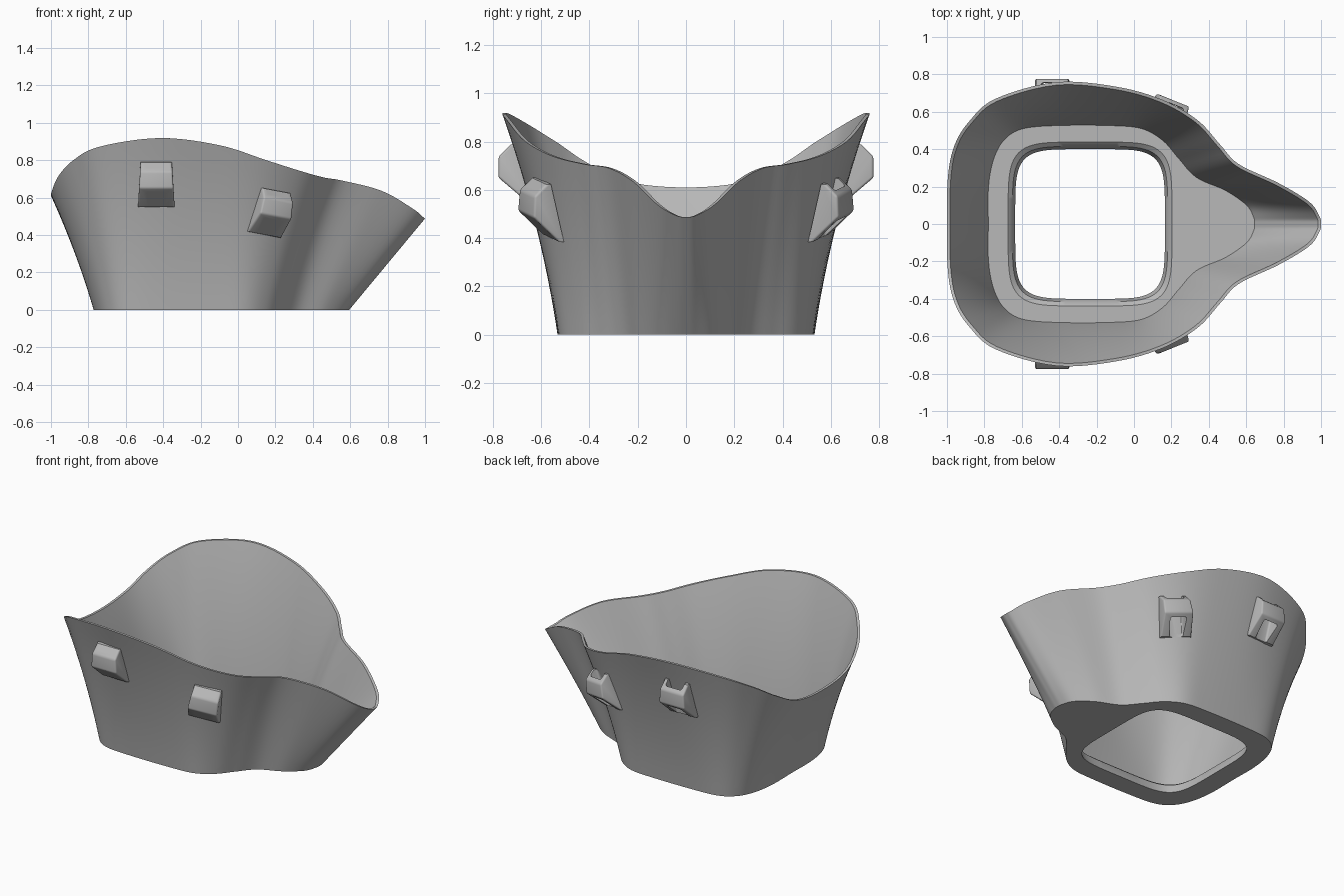
import bpy, bmesh, math
from mathutils import Matrix, Vector

cube = bpy.data.objects.get("Cube")
if cube:
    bpy.data.objects.remove(cube, do_unlink=True)

grey = bpy.data.materials.new("plain grey")
grey.use_nodes = True
colour = (0.48, 0.48, 0.48, 1)
grey.diffuse_color = colour
grey.node_tree.nodes["Principled BSDF"].inputs["Base Color"].default_value = colour

WALL, FLOOR, STEPS, ROWS = 0.016, 0.08, 6, 12
HOLE_X = -0.235

# Half outline, back to spout: base x, base y, rim x, rim y, rim z, wall bow
HALF = [
    (-.77, 0, -1, 0, .61, .05),
    (-.77, .2, -.995, .25, .635, .05),
    (-.745, .35, -.96, .42, .715, .06),
    (-.69, .455, -.88, .55, .8, .07),
    (-.59, .515, -.74, .67, .872, .09),
    (-.4, .53, -.42, .758, .918, .1),
    (-.12, .53, -.1, .735, .88, .1),
    (.04, .515, .15, .665, .8, .1),
    (.15, .45, .34, .555, .74, .08),
    (.23, .355, .46, .425, .707, .06),
    (.32, .255, .56, .32, .69, .04),
    (.46, .19, .77, .22, .635, .02),
    (.56, .11, .935, .12, .54, .01),
    (.59, .04, .99, .045, .495, 0),
    (.595, 0, 1, 0, .488, 0),
]


def spline(a, b, c, d, t):
    return tuple(0.5 * (2*q + (r - p)*t + (2*p - 5*q + 4*r - s)*t*t
                        + (3*q - p - 3*r + s)*t**3)
                 for p, q, r, s in zip(a, b, c, d))


def new_object(name, bm):
    bmesh.ops.recalc_face_normals(bm, faces=bm.faces)
    mesh = bpy.data.meshes.new(name)
    bm.to_mesh(mesh)
    bm.free()
    mesh.materials.append(grey)
    obj = bpy.data.objects.new(name, mesh)
    bpy.context.collection.objects.link(obj)
    return obj


def activate(obj):
    bpy.ops.object.select_all(action='DESELECT')
    obj.select_set(True)
    bpy.context.view_layer.objects.active = obj


def smooth(obj):
    activate(obj)
    bpy.ops.object.shade_smooth_by_angle(angle=math.radians(35))


# Closed outline, mirrored across y and smoothed
loop = HALF + [(p[0], -p[1], p[2], -p[3], p[4], p[5]) for p in HALF[-2:0:-1]]
n = len(loop)
outline = [spline(loop[i - 1], loop[i], loop[(i + 1) % n], loop[(i + 2) % n], j / STEPS)
           for i in range(n) for j in range(STEPS)]
N = len(outline)


def wall_point(p, t):
    bx, by, rx, ry, rz, bow = p
    u = t - 4 * bow * t * (1 - t)
    return Vector((bx + (rx - bx) * u, by + (ry - by) * u, rz * t))


def inset(ring):
    result = []
    for i, v in enumerate(ring):
        d = ring[(i + 1) % N] - ring[i - 1]
        inward = Vector((d.y, -d.x, 0)).normalized()
        result.append(v + inward * WALL)
    return result


def hole_ring(half_size, z):
    # Rounded square reached along the same rays as the outline
    ring = []
    for p in outline:
        a = math.atan2(p[1], p[0] - HOLE_X)
        c, s = math.cos(a), math.sin(a)
        r = half_size / (abs(c)**5 + abs(s)**5)**0.2
        ring.append(Vector((HOLE_X + r * c, r * s, z)))
    return ring


# Shell: outer wall, rim, inner wall, floor and opening as one chain of rings
rings = [[wall_point(p, k / ROWS) for p in outline] for k in range(ROWS + 1)]
for k in range(ROWS, -1, -1):
    ring = []
    for p in outline:
        low = FLOOR / p[4]
        ring.append(wall_point(p, low + (1 - low) * k / ROWS))
    rings.append(inset(ring))
rings += [hole_ring(.438, FLOOR), hole_ring(.415, FLOOR - .02), hole_ring(.4, 0)]

bm = bmesh.new()
verts = [[bm.verts.new(v) for v in ring] for ring in rings]
for k, ring in enumerate(verts):
    after = verts[(k + 1) % len(verts)]
    for i in range(N):
        j = (i + 1) % N
        bm.faces.new((ring[i], ring[j], after[j], after[i]))
smooth(new_object("open_shell", bm))


# Strap loops: side profile (outward, up, half width) extruded across
BODY = [(.028, .12, .084), (.048, .118, .084), (.098, .068, .086),
        (.098, -.02, .092), (-.02, -.12, .098), (-.041, -.12, .098)]
SLOT = [(.045, .2, .064), (.078, .2, .064), (.078, .02, .056),
        (.07, -.2, .044), (-.03, -.2, .044), (-.022, -.095, .044)]


def prism(name, profile, place, side, bevel, pick):
    bm = bmesh.new()
    ends = [[bm.verts.new((sx * w, out, up)) for out, up, w in profile]
            for sx in (-1, 1)]
    bm.faces.new(ends[0])
    bm.faces.new(ends[1])
    m = len(profile)
    for i in range(m):
        j = (i + 1) % m
        bm.faces.new((ends[0][i], ends[0][j], ends[1][j], ends[1][i]))
    bmesh.ops.recalc_face_normals(bm, faces=bm.faces)
    edges = [e for e in bm.edges if pick(e)]
    bmesh.ops.bevel(bm, geom=edges, offset=bevel, segments=3, profile=0.5,
                    affect='EDGES', clamp_overlap=True)
    bm.transform(Matrix.Diagonal((1, side, 1, 1)) @ place)
    return new_object(name, bm)


def outer_edge(e):
    # Front corners of the body, away from the wall
    return max(v.co.y for v in e.verts) > .09


def long_edge(e):
    # Edges running along the slot
    return abs(e.verts[0].co.x - e.verts[1].co.x) < .03


def strap_loop(name, place, side):
    body = prism(name, BODY, place, side, .01, outer_edge)
    cutter = prism("slot_cutter", SLOT, place, side, .012, long_edge)
    cutter.hide_render = True
    cut = body.modifiers.new("slot", 'BOOLEAN')
    cut.operation = 'DIFFERENCE'
    cut.solver = 'EXACT'
    cut.object = cutter
    activate(body)
    bpy.ops.object.modifier_apply(modifier=cut.name)
    bpy.data.objects.remove(cutter, do_unlink=True)
    smooth(body)


back_place = Matrix.Translation((-.437, .678, .67))
spout_place = (Matrix.Translation((.17, .572, .52))
               @ Matrix.Rotation(math.radians(-22), 4, 'Z')
               @ Matrix.Rotation(math.radians(10), 4, 'Y'))
for label, side in (("front", -1), ("rear", 1)):
    strap_loop(label + "_back_strap_loop", back_place, side)
    strap_loop(label + "_spout_strap_loop", spout_place, side)
